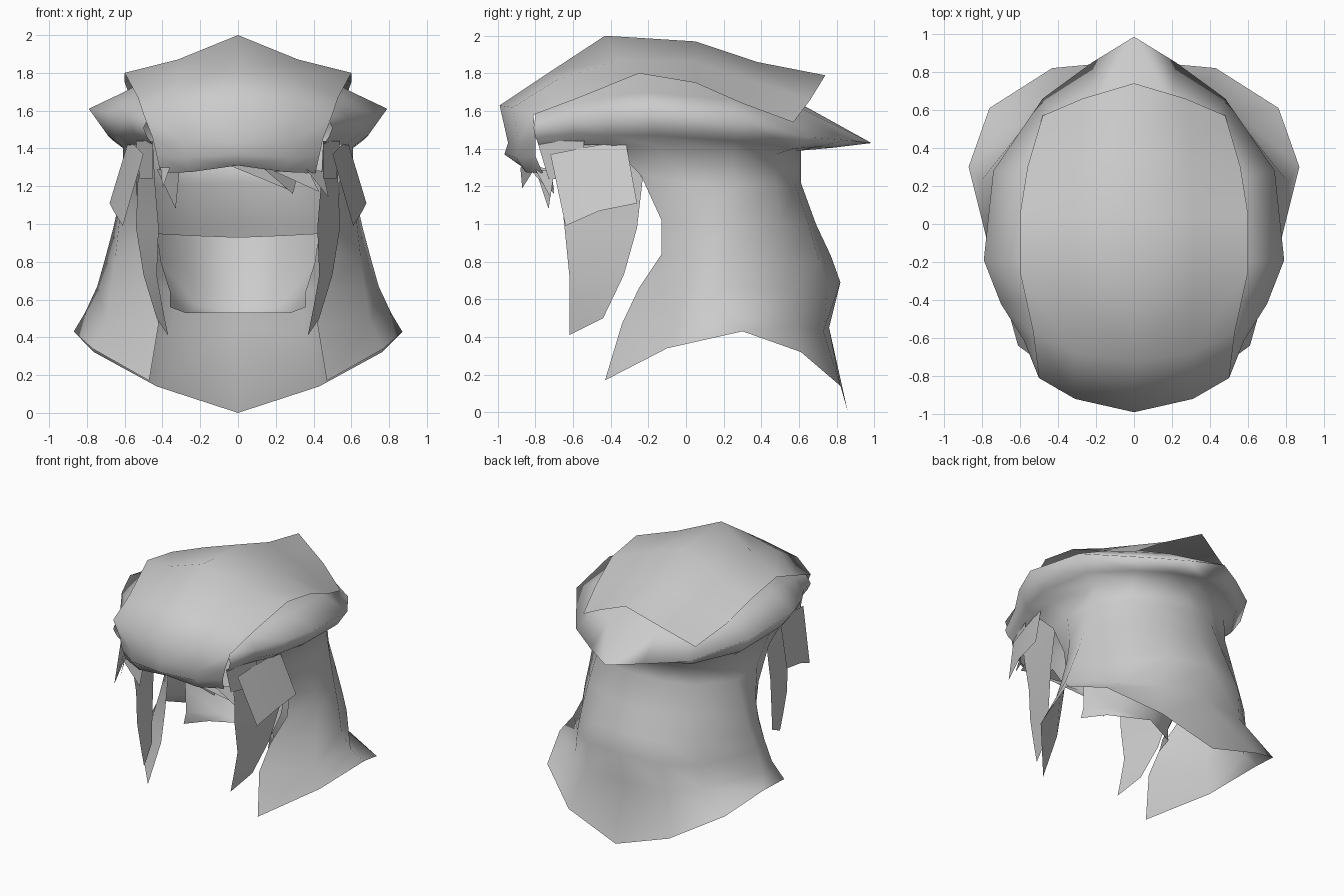
import bpy, bmesh, math

cube = bpy.data.objects.get("Cube")
if cube:
    bpy.data.objects.remove(cube, do_unlink=True)

# One plain grey cloth material
cloth = bpy.data.materials.new("grey_cloth")
cloth.use_nodes = True
GREY = (0.6, 0.6, 0.6, 1.0)
cloth.diffuse_color = GREY
cloth.node_tree.nodes["Principled BSDF"].inputs["Base Color"].default_value = GREY


def finish(name, bm, mirror):
    bmesh.ops.remove_doubles(bm, verts=bm.verts, dist=0.0005)
    mesh = bpy.data.meshes.new(name)
    bm.to_mesh(mesh)
    bm.free()
    mesh.materials.append(cloth)
    obj = bpy.data.objects.new(name, mesh)
    bpy.context.collection.objects.link(obj)
    if mirror:
        mod = obj.modifiers.new("Mirror", 'MIRROR')
        mod.use_clip = True
        mod.merge_threshold = 0.0005
    bpy.ops.object.select_all(action='DESELECT')
    obj.select_set(True)
    bpy.context.view_layer.objects.active = obj
    bpy.ops.object.shade_smooth_by_angle(angle=math.radians(125))


def loft(name, *patches):
    """Skin sheets through (rows, flip) cross-sections, mirrored across x."""
    bm = bmesh.new()
    for rows, flip in patches:
        grid = [[bm.verts.new(p) for p in row] for row in rows]
        for a, b in zip(grid, grid[1:]):
            for j in range(len(a) - 1):
                quad = [a[j], a[j + 1], b[j + 1], b[j]]
                bm.faces.new(quad[::-1] if flip else quad)
    finish(name, bm, True)


# Top wrap: sections from brow to back peak, each centre to side
loft("top_wrap", ([
    [(0, -.88, 1.31), (.25, -.85, 1.275), (.41, -.76, 1.27)],
    [(0, -.965, 1.37), (.28, -.90, 1.35), (.43, -.80, 1.36)],
    [(0, -.945, 1.43), (.29, -.89, 1.43), (.45, -.80, 1.45)],
    [(0, -.99, 1.63), (.31, -.92, 1.62), (.50, -.81, 1.58)],
    [(0, -.72, 1.81), (.31, -.68, 1.77), (.53, -.57, 1.67)],
    [(0, -.43, 2.0), (.32, -.36, 1.87), (.60, -.25, 1.80)],
    [(0, .05, 1.97), (.32, .05, 1.86), (.60, .05, 1.75)],
    [(0, .38, 1.86), (.30, .35, 1.76), (.56, .30, 1.64)],
    [(0, .74, 1.79), (.27, .66, 1.66), (.48, .57, 1.54)],
], False))

# Rolled brim: stations from temple to back point,
# each crown, shoulder, rim, underside, neck
brim = [
    [(.40, -.80, 1.60), (.47, -.80, 1.57), (.50, -.81, 1.51),
     (.48, -.80, 1.46), (.45, -.78, 1.42)],
    [(.40, -.60, 1.71), (.51, -.60, 1.64), (.58, -.61, 1.56),
     (.55, -.59, 1.48), (.50, -.56, 1.42)],
    [(.40, -.40, 1.78), (.55, -.40, 1.68), (.70, -.42, 1.59),
     (.64, -.41, 1.47), (.57, -.40, 1.42)],
    [(.40, -.20, 1.81), (.60, -.20, 1.70), (.79, -.19, 1.61),
     (.69, -.17, 1.47), (.61, -.15, 1.41)],
    [(.38, .20, 1.76), (.55, .25, 1.66), (.74, .28, 1.56),
     (.66, .27, 1.44), (.58, .25, 1.38)],
    [(.28, .35, 1.73), (.40, .50, 1.60), (.48, .66, 1.46),
     (.45, .57, 1.40), (.42, .48, 1.37)],
    [(.15, .42, 1.72), (.20, .62, 1.61), (.22, .85, 1.445),
     (.22, .70, 1.41), (.22, .58, 1.385)],
    [(0, .45, 1.72), (0, .66, 1.61), (0, .985, 1.43),
     (0, .78, 1.405), (0, .61, 1.39)],
]

# Neck veil hangs from the brim: rows down to the hem, front edge to back.
# It stays narrow to the shoulders, then flares sharply.
veil = [
    [station[-1] for station in brim[2:]],
    [(.54, -.24, 1.26), (.61, 0, 1.22), (.61, .25, 1.20),
     (.43, .48, 1.20), (.22, .58, 1.21), (0, .61, 1.22)],
    [(.53, -.13, 1.02), (.63, .05, 1.00), (.66, .24, .98),
     (.48, .50, 1.00), (.25, .65, 1.00), (0, .69, 1.00)],
    [(.51, -.13, .84), (.65, .04, .82), (.70, .23, .83),
     (.52, .53, .79), (.29, .71, .80), (0, .77, .83)],
    [(.45, -.25, .66), (.67, 0, .66), (.745, .20, .67),
     (.53, .57, .63), (.32, .75, .66), (0, .82, .69)],
    [(.42, -.34, .47), (.70, -.05, .48), (.81, .22, .53),
     (.54, .58, .46), (.35, .73, .43), (0, .76, .45)],
    [(.47, -.43, .17), (.77, -.10, .34), (.87, .30, .43),
     (.76, .61, .32), (.43, .82, .14), (0, .86, 0)],
]
loft("brim_and_neck_veil", (brim, False), (veil, True))

# Long tapering side locks
loft("side_lock", ([
    [(.45, -.69, 1.42), (.53, -.34, 1.42)],
    [(.44, -.67, 1.22), (.53, -.23, 1.24)],
    [(.42, -.645, .98), (.54, -.26, .98)],
    [(.43, -.62, .73), (.50, -.33, .73)],
    [(.40, -.62, .56), (.43, -.44, .50)],
    [(.37, -.62, .41), (.371, -.615, .412)],
], True))

# Square cloth flaps over the ears
loft("ear_flap", ([
    [(.50, -.72, 1.37), (.54, -.52, 1.41), (.58, -.32, 1.44)],
    [(.61, -.64, .99), (.66, -.46, 1.07), (.68, -.26, 1.11)],
], True))

# Short temple tabs beside the brow
loft("temple_tab", ([
    [(.45, -.79, 1.44), (.54, -.54, 1.44)],
    [(.45, -.73, 1.24), (.52, -.56, 1.24)],
], True))

# Inner scarf curving round the nape inside the veil
loft("inner_scarf", ([
    [(0, .35, .93), (.25, .25, .94), (.43, -.04, .95)],
    [(0, .30, .75), (.25, .18, .75), (.41, -.06, .80)],
    [(0, .20, .57), (.22, .11, .57), (.36, -.12, .64)],
    [(0, .18, .53), (.28, .04, .53), (.36, -.15, .56)],
], True))

# Pointed fringe locks under the brow: left root, right root, tip
bm = bmesh.new()
for tri in [
    [(-.43, -.80, 1.29), (-.31, -.70, 1.28), (-.33, -.73, 1.08)],
    [(-.41, -.80, 1.30), (-.36, -.88, 1.30), (-.40, -.87, 1.19)],
    [(-.07, -.86, 1.32), (.14, -.72, 1.29), (.27, -.70, 1.18)],
    [(.14, -.82, 1.29), (.32, -.72, 1.27), (.29, -.70, 1.16)],
    [(.19, -.82, 1.28), (.38, -.72, 1.27), (.43, -.72, 1.17)],
    [(.36, -.80, 1.29), (.45, -.70, 1.28), (.48, -.72, 1.14)],
]:
    bm.faces.new([bm.verts.new(p) for p in reversed(tri)])
finish("brow_fringe", bm, False)
